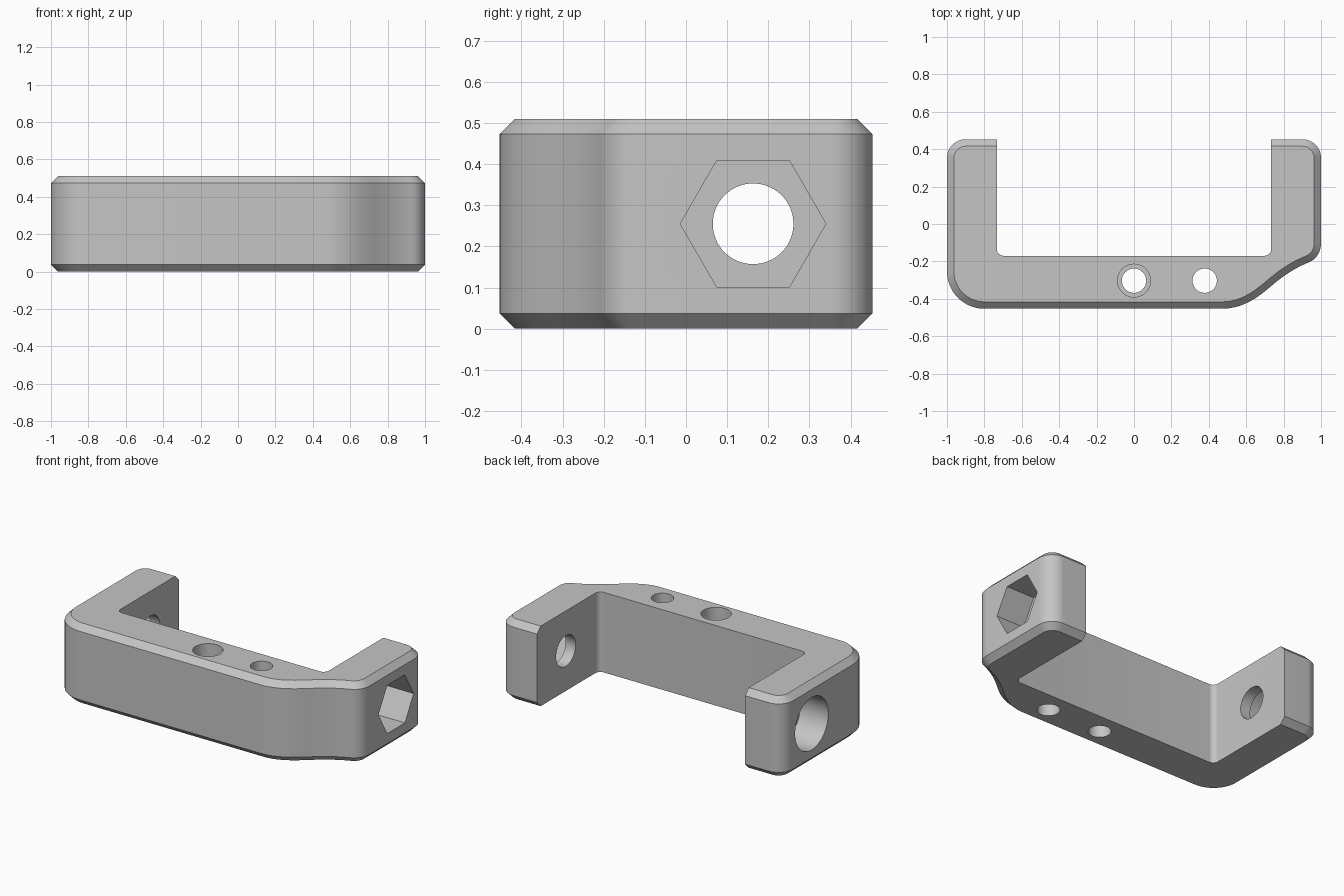
import bpy
import bmesh
from math import sin, cos, pi, radians
from mathutils import Vector
from mathutils.geometry import interpolate_bezier

cube = bpy.data.objects.get("Cube")
if cube:
    bpy.data.objects.remove(cube, do_unlink=True)

HEIGHT = 0.51
HALF_Y = 0.453
CHAMFER = 0.037
INNER_X = 0.733      # inside faces of the arms
WEB_Y = -0.17        # back face of the web
WALL = 0.07          # wall left under the arm pockets

grey = bpy.data.materials.new("plain grey")
grey.use_nodes = True
colour = (0.56, 0.56, 0.56, 1)
grey.diffuse_color = colour
grey.node_tree.nodes["Principled BSDF"].inputs["Base Color"].default_value = colour


def arc(cx, cy, r, start, end, n=14):
    angles = [radians(start + (end - start) * i / n) for i in range(n + 1)]
    return [Vector((cx + r * cos(a), cy + r * sin(a))) for a in angles]


def bezier(*pts, n=16):
    curve = interpolate_bezier(*[Vector((x, y, 0)) for x, y in pts], n)
    return [p.to_2d() for p in curve]


def inset(outline, d):
    """Move a counter-clockwise outline inwards by d."""
    result = []
    for i, p in enumerate(outline):
        before = (p - outline[i - 1]).normalized()
        after = (outline[(i + 1) % len(outline)] - p).normalized()
        n1, n2 = Vector((-before.y, before.x)), Vector((-after.y, after.x))
        result.append(p + (n1 + n2) * d / (1 + n1.dot(n2)))
    return result


def loft(name, rings):
    """Closed solid through a list of rings of 3D points."""
    bm = bmesh.new()
    loops = [[bm.verts.new(p) for p in ring] for ring in rings]
    count = len(loops[0])
    for low, high in zip(loops, loops[1:]):
        for i in range(count):
            j = (i + 1) % count
            bm.faces.new((low[i], low[j], high[j], high[i]))
    bm.faces.new(loops[0][::-1])
    bm.faces.new(loops[-1])
    bmesh.ops.recalc_face_normals(bm, faces=bm.faces)
    mesh = bpy.data.meshes.new(name)
    bm.to_mesh(mesh)
    bm.free()
    mesh.materials.append(grey)
    obj = bpy.data.objects.new(name, mesh)
    bpy.context.collection.objects.link(obj)
    return obj


def at_z(points, z):
    return [(p.x, p.y, z) for p in points]


def at_x(points, x):
    return [(x, p.x, p.y) for p in points]


def circle(cx, cy, r, sides=64):
    return arc(cx, cy, r, 0, 360, sides)[:-1]


# Outer outline, counter-clockwise: rounded corners and one scooped corner
outline = arc(-0.8, 0.2 - HALF_Y, 0.2, 180, 270, 20)
outline += bezier((0.47, -HALF_Y), (0.58, -HALF_Y), (0.66, -0.395), (0.73, -0.335))
outline += bezier((0.73, -0.335), (0.8, -0.275), (0.86, -0.235), (0.935, -0.205))[1:]
outline += bezier((0.935, -0.205), (0.98, -0.185), (1, -0.145), (1, -0.1))[1:]
outline += arc(0.9, HALF_Y - 0.1, 0.1, 0, 90)
outline += arc(-0.9, HALF_Y - 0.1, 0.1, 90, 180)

# Solid block with chamfered rims
small = inset(outline, CHAMFER)
bracket = loft("bracket", [
    at_z(small, 0),
    at_z(outline, CHAMFER),
    at_z(outline, HEIGHT - CHAMFER),
    at_z(small, HEIGHT),
])

# Opening between the arms, with small fillets at the web
R = 0.035
opening = arc(R - INNER_X, WEB_Y + R, R, 180, 270, 8)
opening += arc(INNER_X - R, WEB_Y + R, R, 270, 360, 8)
opening += [Vector((INNER_X, 1)), Vector((-INNER_X, 1))]

# Holes through arms and web, with hexagonal and round pockets
HOLE = (0.163, HEIGHT / 2)
bore = circle(*HOLE, 0.098)
hexagon = circle(*HOLE, 0.177, 6)
pocket = circle(*HOLE, 0.167)
cutters = [
    loft("opening_cutter", [at_z(opening, -1), at_z(opening, 1)]),
    loft("arm_bore_cutter", [at_x(bore, -2), at_x(bore, 2)]),
    loft("hex_pocket_cutter", [at_x(hexagon, INNER_X + WALL), at_x(hexagon, 2)]),
    loft("round_pocket_cutter", [at_x(pocket, -2), at_x(pocket, -INNER_X - WALL)]),
]
for x, r, bottom in ((0, 0.065, -1), (0.378, 0.065, -1), (0, 0.088, HEIGHT / 2)):
    hole = circle(x, -0.303, r)
    cutters.append(loft("web_hole_cutter", [at_z(hole, bottom), at_z(hole, 1)]))

bpy.context.view_layer.objects.active = bracket
for cutter in cutters:
    cutter.hide_render = True
    cut = bracket.modifiers.new("cut", "BOOLEAN")
    cut.operation = "DIFFERENCE"
    cut.solver = "EXACT"
    cut.object = cutter
    bpy.ops.object.modifier_apply(modifier=cut.name)
    bpy.data.objects.remove(cutter, do_unlink=True)

# Smooth curved walls, crisp edges
bpy.ops.object.select_all(action="DESELECT")
bracket.select_set(True)
bpy.ops.object.shade_smooth_by_angle(angle=radians(30))
